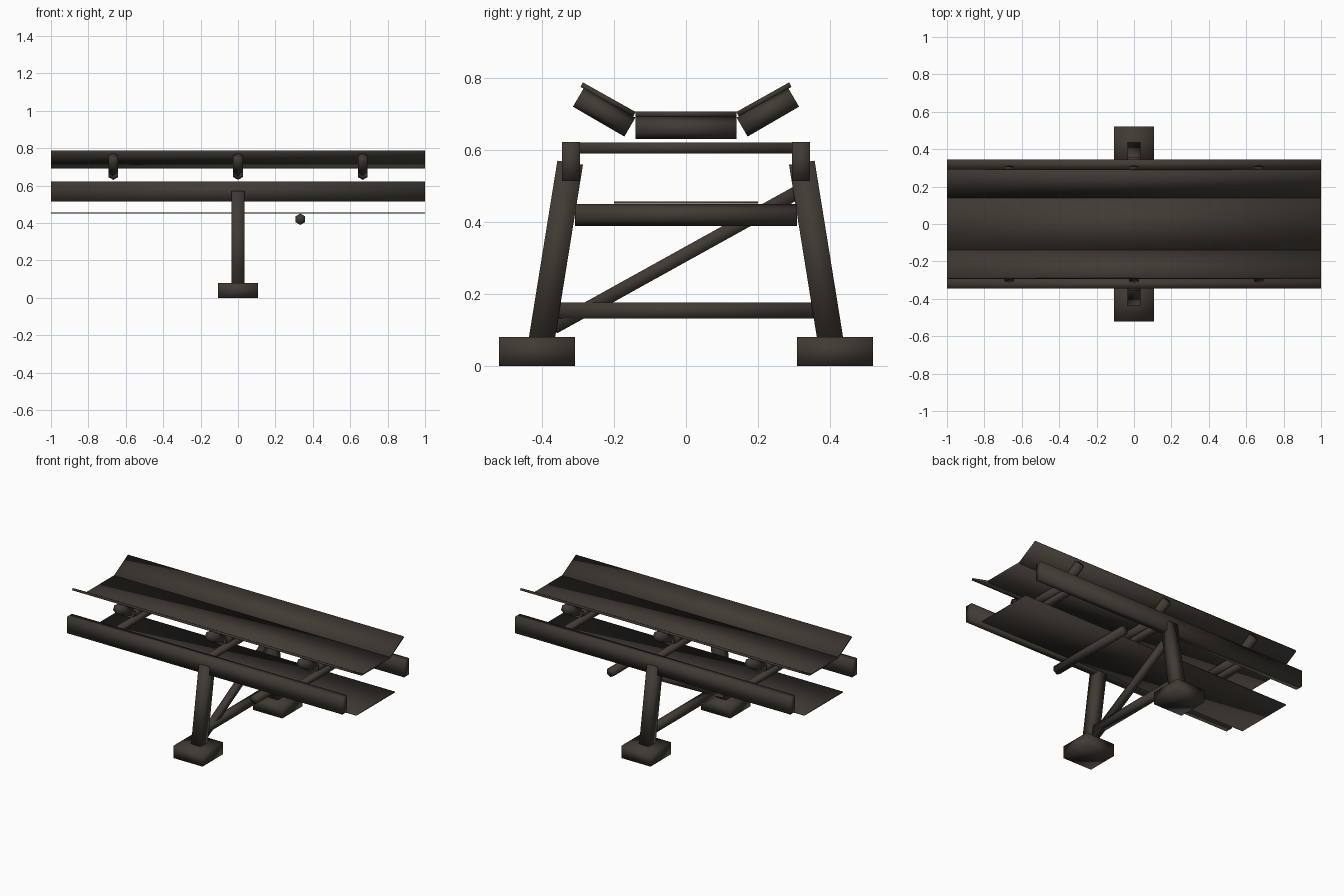
import bpy
import math
from mathutils import Vector

if "Cube" in bpy.data.objects:
    bpy.data.objects.remove(bpy.data.objects["Cube"])

steel = bpy.data.materials.new("dark brown metal")
steel.diffuse_color = (0.052, 0.043, 0.034, 1)
steel.use_nodes = True
steel.node_tree.nodes["Principled BSDF"].inputs["Base Color"].default_value = steel.diffuse_color


def finish(obj, name):
    obj.name = name
    obj.data.materials.append(steel)
    bpy.ops.object.shade_smooth()
    return obj


def beam(name, x, a, b, width, depth):
    """Box running from a to b, both (y, z), centred on x."""
    a, b = Vector((x, *a)), Vector((x, *b))
    d = b - a
    bpy.ops.mesh.primitive_cube_add(size=1, location=(a + b) / 2)
    obj = bpy.context.object
    obj.scale = (width, d.length, depth)
    obj.rotation_euler.x = math.atan2(d.z, d.y)
    bpy.ops.object.transform_apply(location=False, rotation=False, scale=True)
    return finish(obj, name)


def roller(name, x, a, b, radius=0.0305):
    """Six-sided roller from a to b, both (y, z), with a corner on top."""
    a, b = Vector((x, *a)), Vector((x, *b))
    d = b - a
    bpy.ops.mesh.primitive_cylinder_add(vertices=6, radius=radius, depth=d.length,
                                        location=(a + b) / 2)
    obj = bpy.context.object
    obj.rotation_euler.x = math.atan2(d.z, d.y) - math.pi / 2
    return finish(obj, name)


# Supports on both sides: footing, leaning leg, long rail, tilted belt wing
for s, side in ((-1, "front"), (1, "back")):
    beam(side + "_footing", 0, (s * 0.308, 0.04), (s * 0.52, 0.04), 0.212, 0.08)
    beam(side + "_leg", 0, (s * 0.405, 0.05), (s * 0.322, 0.565), 0.07, 0.072)
    beam(side + "_rail", 0, (s * 0.295, 0.568), (s * 0.345, 0.568), 2.0, 0.108)
    beam(side + "_belt_wing", 0, (s * 0.1435, 0.70), (s * 0.290, 0.782), 2.0, 0.014)

# Flat middle of the carrying belt, and the return belt below
beam("belt_middle", 0, (-0.14, 0.70), (0.14, 0.70), 2.0, 0.015)
beam("return_belt", 0, (-0.20, 0.454), (0.20, 0.454), 2.0, 0.006)

# Idler sets: cross member with one flat and two tilted rollers
for x in (-0.667, 0, 0.667):
    beam("cross_member", x, (-0.32, 0.606), (0.32, 0.606), 0.04, 0.03)
    roller("middle_roller", x, (-0.14, 0.661), (0.14, 0.661))
    for s in (-1, 1):
        roller("wing_roller", x, (s * 0.156, 0.664), (s * 0.299, 0.747))

# Roller under the return belt
roller("return_roller", 0.333, (-0.308, 0.42), (0.308, 0.42))

# Bracing between the legs
beam("leg_tie", 0, (-0.37, 0.154), (0.37, 0.154), 0.044, 0.044)
beam("diagonal_brace", 0, (-0.368, 0.107), (0.325, 0.491), 0.038, 0.038)
